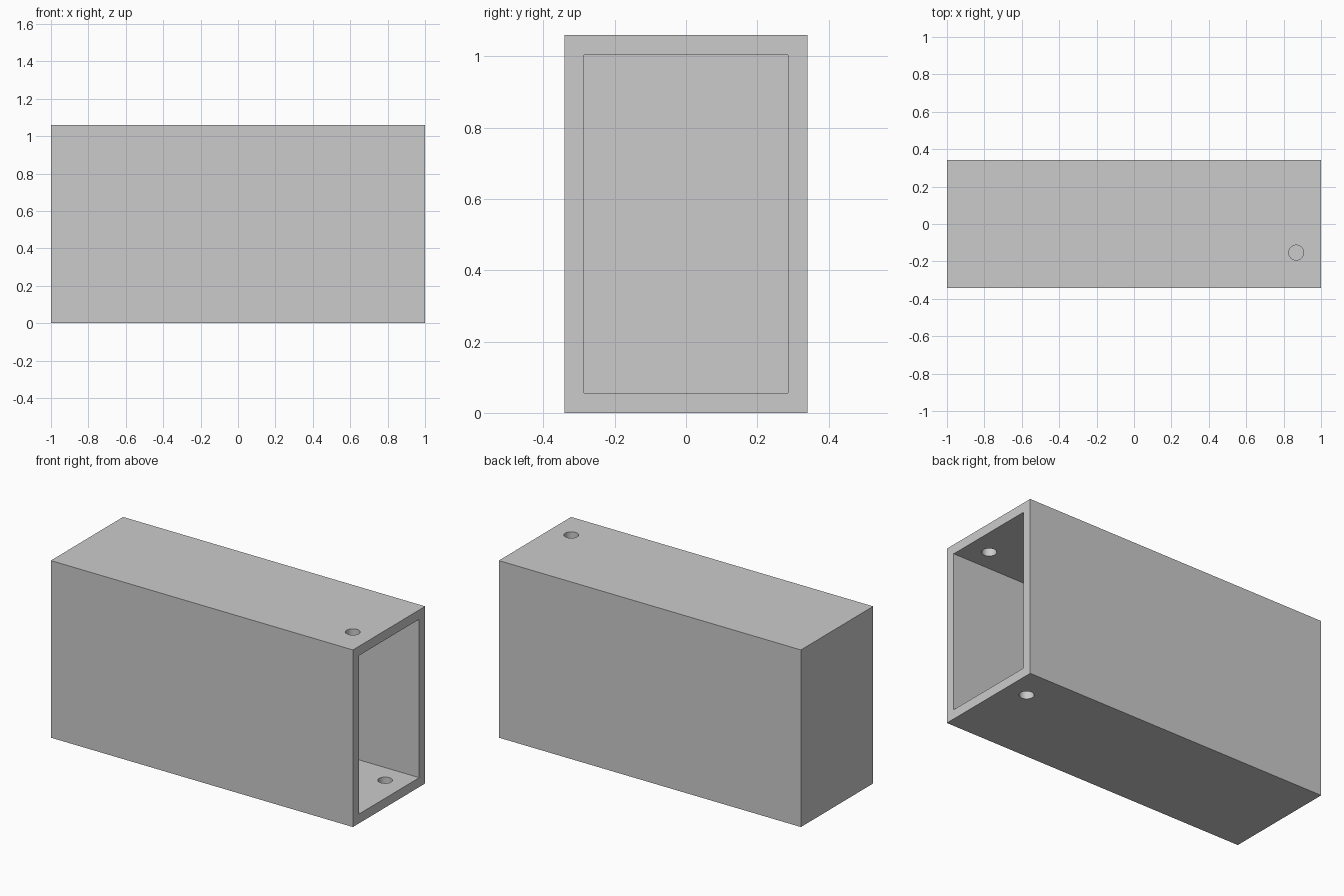
import bpy

if "Cube" in bpy.data.objects:
    bpy.data.objects.remove(bpy.data.objects["Cube"])

LENGTH, WIDTH, HEIGHT, WALL = 2.0, 0.683, 1.06, 0.056
HOLE_X, HOLE_Y, HOLE_R = 0.867, 0.153, 0.04


def box(name, lo, hi):
    mid = [(a + b) / 2 for a, b in zip(lo, hi)]
    bpy.ops.mesh.primitive_cube_add(size=1, location=mid)
    ob = bpy.context.object
    ob.name = name
    ob.scale = [b - a for a, b in zip(lo, hi)]
    bpy.ops.object.transform_apply(location=True, rotation=False, scale=True)
    return ob


def cut(target, cutter):
    mod = target.modifiers.new("cut", 'BOOLEAN')
    mod.operation = 'DIFFERENCE'
    mod.solver = 'EXACT'
    mod.object = cutter
    bpy.ops.object.select_all(action='DESELECT')
    target.select_set(True)
    bpy.context.view_layer.objects.active = target
    bpy.ops.object.modifier_apply(modifier=mod.name)
    bpy.data.objects.remove(cutter)


# Outer sleeve
hx, hy = LENGTH / 2, WIDTH / 2
sleeve = box("rectangular_sleeve", (-hx, -hy, 0), (hx, hy, HEIGHT))

# Cavity, open at the right end and closed at the left
cut(sleeve, box("cavity_cutter", (-hx + WALL, -hy + WALL, WALL),
                (hx + 0.2, hy - WALL, HEIGHT - WALL)))

# Offset round holes: one through the top wall, one through the bottom wall
for y, z in ((-HOLE_Y, HEIGHT), (HOLE_Y, 0)):
    bpy.ops.mesh.primitive_cylinder_add(vertices=48, radius=HOLE_R, depth=0.3,
                                        location=(HOLE_X, y, z))
    cut(sleeve, bpy.context.object)

# Smooth hole walls, sharp box edges
bpy.ops.object.shade_smooth_by_angle(angle=0.52)
